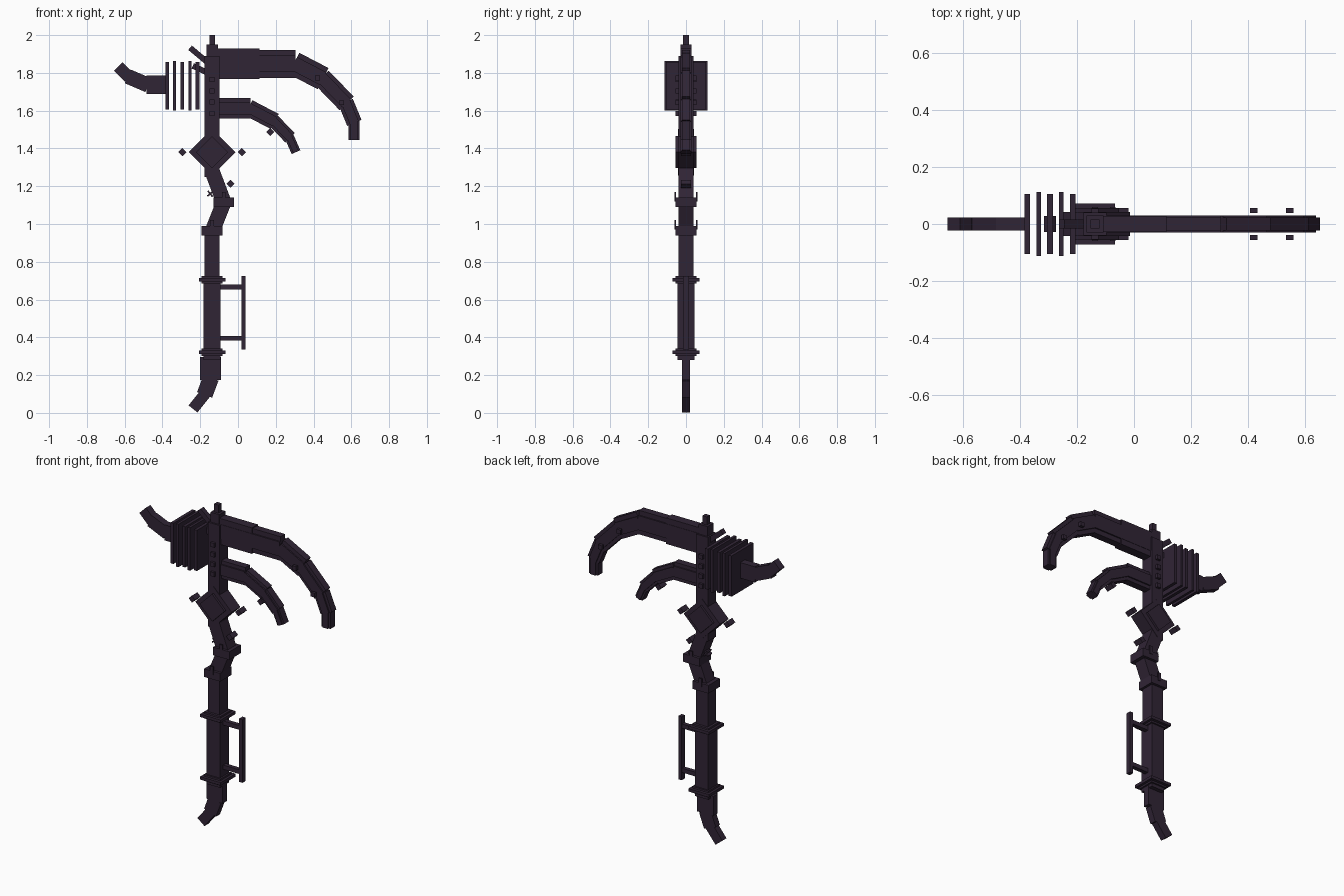
import bpy
from math import degrees, radians
from mathutils import Matrix, Vector

default_cube = bpy.data.objects.get("Cube")
if default_cube:
    bpy.data.objects.remove(default_cube)

colour = (.03, .018, .036, 1)
metal = bpy.data.materials.new("dark plum metal")
metal.use_nodes = True
metal.diffuse_color = colour
shader = metal.node_tree.nodes["Principled BSDF"]
shader.inputs["Base Color"].default_value = colour
shader.inputs["Roughness"].default_value = .8

AXIS = -.137  # x position of the shaft
THIN = .03
THICK = .08


def block(name, x, z, width, height, depth, angle=0, y=0):
    """Box centred at (x, y, z), turned by angle degrees in the front plane."""
    bpy.ops.mesh.primitive_cube_add(size=1)
    part = bpy.context.object
    part.name = name
    part.data.transform(Matrix.Diagonal((width, depth, height, 1)))
    part.location = (x, y, z)
    part.rotation_euler.y = -radians(angle)
    part.data.materials.append(metal)
    return part


def both_sides(name, x, z, width, height, depth, offset):
    """The same box on the front and the back."""
    for side in (-1, 1):
        block(name, x, z, width, height, depth, y=side * offset)


def column(name, bottom, top, width, depth):
    """Upright box on the shaft axis."""
    block(name, AXIS, (bottom + top) / 2, width, top - bottom, depth)


def beam(name, start, end, width, depth):
    """Box from one (x, z) point to another, with a slight overlap."""
    start, end = Vector(start), Vector(end)
    middle, run = (start + end) / 2, end - start
    angle = degrees(run.angle_signed(Vector((1, 0))))
    block(name, middle.x, middle.y, run.length + .01, width, depth, angle)


def chain(name, points, first_width, last_width, depth):
    """Beams through the points, their width changing evenly."""
    last = len(points) - 2
    for i, (start, end) in enumerate(zip(points, points[1:])):
        width = first_width + (last_width - first_width) * i / last
        beam(name, start, end, width, depth)


def blade(name, points, first_width, last_width):
    """Thin full-width core with a thicker, narrower rib along it."""
    chain(name + "_core", points, first_width, last_width, .044)
    chain(name + "_rib", points, first_width * .6, last_width * .6, .06)


# Pommel and shaft
pommel = [(-.235, .025), (-.175, .1), (-.145, .18), (-.145, .29)]
chain("pommel", pommel, .06, .11, .04)
for name, bottom, top, width in (
        ("grip", .28, .72, .09),
        ("upper_grip", .7, .97, THICK),
        ("neck", 1.25, 1.4, THICK),
        ("head_post", 1.4, 1.89, THICK),
        ("head_cap", 1.88, 1.95, .06),
        ("head_spike", 1.94, 2, THIN)):
    column(name, bottom, top, width, width)
elbow = (-.075, 1.115)
chain("bent_neck", [(AXIS, .96), elbow, (AXIS, 1.28)], THICK, THICK, THICK)

# Collars
grip_collars = (.32, .705)
for z in grip_collars:
    block("grip_collar", AXIS, z, .11, .04, .11)
    block("grip_collar_rim", AXIS, z, .14, .018, .145)
for x, z in ((AXIS, .965), elbow):
    block("bend_collar", x, z, .11, .05, .112)
    both_sides("collar_prong", x, z + .03, .02, .05, .008, .056)

# Side handle
block("handle_bar", THIN, .53, .022, .39, THIN)
for z in (.395, .667):
    beam("handle_strut", (AXIS, z), (THIN, z), .026, .026)

# Diamond guard, lozenges and crossed pins
for size, depth in ((.175, .085), (.12, .112)):
    block("diamond_guard", AXIS, 1.38, size, size, depth, angle=45)
for x, z in ((-.295, 1.38), (.02, 1.38), (.17, 1.487), (-.04, 1.213)):
    block("lozenge", x, z, THIN, THIN, .055, angle=45)
for angle in (-50, 40):
    block("cross_pin", -.147, 1.16, .04, .009, .04, angle=angle)

# Studs on the head post
for i in range(4):
    both_sides("head_stud", AXIS, 1.585 + i * .06, .026, .026, .02, .045)

# Curved blades
large_curve = [(AXIS, 1.848), (.3, 1.848), (.446, 1.772),
               (.572, 1.642), (.614, 1.54), (.614, 1.45)]
small_curve = [(AXIS, 1.613), (.06, 1.613), (.19, 1.545),
               (.272, 1.46), (.305, 1.385)]
blade("large_blade", large_curve, .148, .06)
blade("small_blade", small_curve, .11, .05)
beam("large_blade_root", (AXIS, 1.848), (.11, 1.848), .16, .056)
for x, z in large_curve[2:4]:
    both_sides("blade_stud", x - .025, z, .026, .026, .018, .047)

# Hammer plates, every second one taller and thinner
for i in range(5):
    tall = i % 2
    size = .25 + tall * .014
    block("hammer_plate", -.375 + i * .04, 1.732, .02 - tall * .004,
          size, size - .038)
beam("upper_brace", (-.25, 1.93), (AXIS, 1.835), THIN, THIN)
beam("lower_brace", (-.235, 1.835), (AXIS, 1.79), THIN, THIN)

# Rear horn
horn = [(-.63, 1.83), (-.58, 1.78), (-.48, 1.737), (-.37, 1.737)]
chain("rear_horn", horn, .062, .096, .045)
